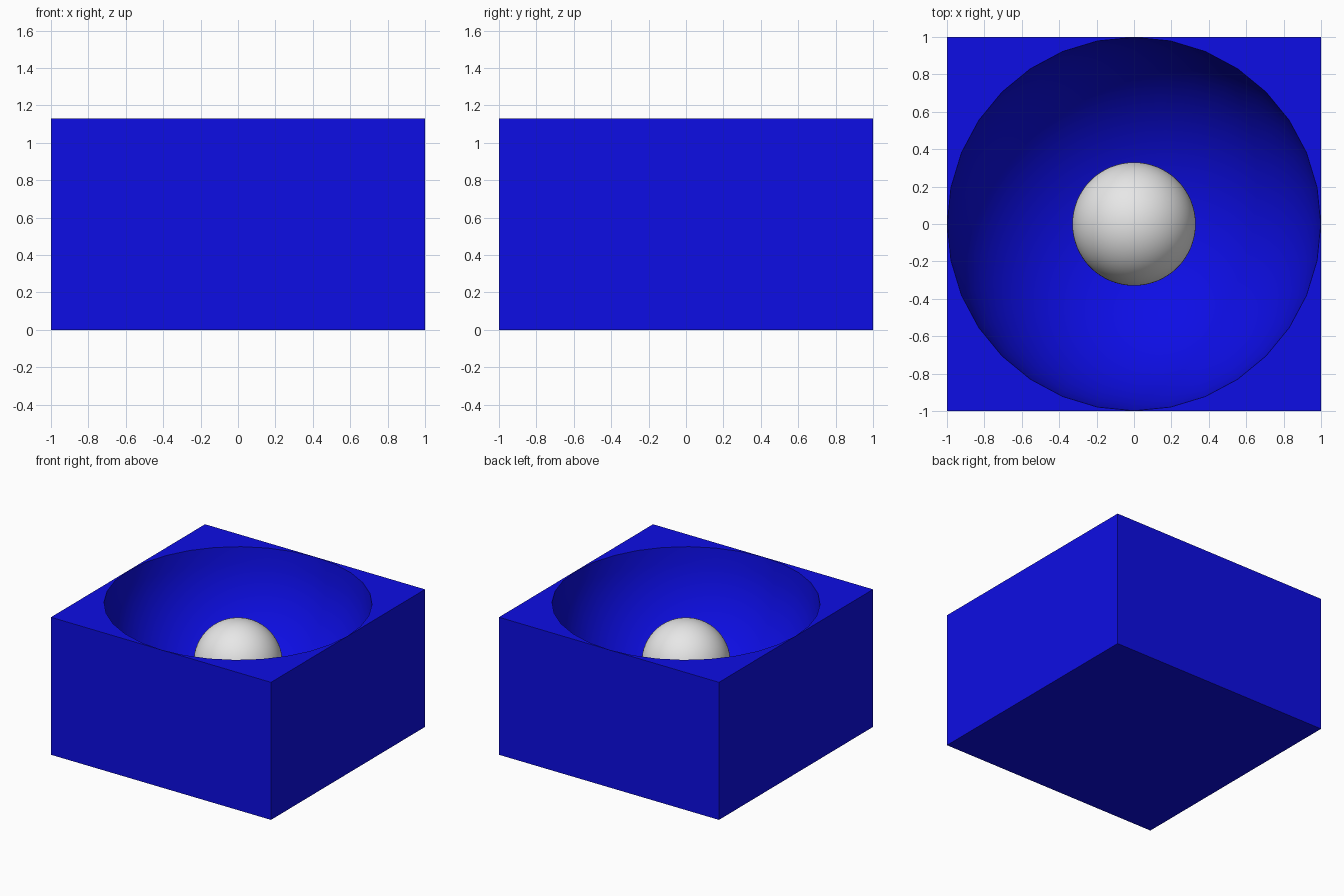
import bpy
import bmesh
from mathutils import Matrix

HEIGHT = 1.13
BOWL_RADIUS = 0.998
BALL_RADIUS = 0.33
BALL_Z = 0.65

cube = bpy.data.objects.get("Cube")
if cube:
    bpy.data.objects.remove(cube, do_unlink=True)


def make_material(name, rgb):
    mat = bpy.data.materials.new(name)
    mat.use_nodes = True
    colour = (*rgb, 1.0)
    mat.diffuse_color = colour
    mat.node_tree.nodes["Principled BSDF"].inputs["Base Color"].default_value = colour
    return mat


def add_object(name, bm, mat):
    mesh = bpy.data.meshes.new(name)
    bm.to_mesh(mesh)
    bm.free()
    mesh.materials.append(mat)
    obj = bpy.data.objects.new(name, mesh)
    bpy.context.collection.objects.link(obj)
    bpy.ops.object.select_all(action="DESELECT")
    obj.select_set(True)
    bpy.context.view_layer.objects.active = obj
    bpy.ops.object.shade_smooth_by_angle()
    return obj


blue = make_material("deep blue", (0.004, 0.004, 0.78))
white = make_material("off white", (0.8, 0.8, 0.8))

# Block with a hemispherical bowl sunk into its top
bm = bmesh.new()
bmesh.ops.create_uvsphere(bm, u_segments=32, v_segments=24, radius=BOWL_RADIUS,
                          matrix=Matrix.Translation((0, 0, HEIGHT)))
upper = [v for v in bm.verts if v.co.z > HEIGHT + 0.001]
bmesh.ops.delete(bm, geom=upper, context="VERTS")
rim = [e for e in bm.edges if e.is_boundary]

# Outer walls and floor
corners = [(-1, -1), (1, -1), (1, 1), (-1, 1)]
low = [bm.verts.new((x, y, 0)) for x, y in corners]
high = [bm.verts.new((x, y, HEIGHT)) for x, y in corners]
bm.faces.new(low[::-1])
for i in range(4):
    j = (i + 1) % 4
    bm.faces.new((low[i], low[j], high[j], high[i]))
outline = [bm.edges.get((high[i], high[(i + 1) % 4])) for i in range(4)]

# Top surface between the square outline and the round rim
bmesh.ops.triangle_fill(bm, edges=rim + outline, use_beauty=True, normal=(0, 0, 1))
bmesh.ops.recalc_face_normals(bm, faces=bm.faces[:])
add_object("bowl_block", bm, blue)

# Ball in the middle of the bowl
bm = bmesh.new()
bmesh.ops.create_uvsphere(bm, u_segments=64, v_segments=32, radius=BALL_RADIUS,
                          matrix=Matrix.Translation((0, 0, BALL_Z)))
add_object("centre_ball", bm, white)
